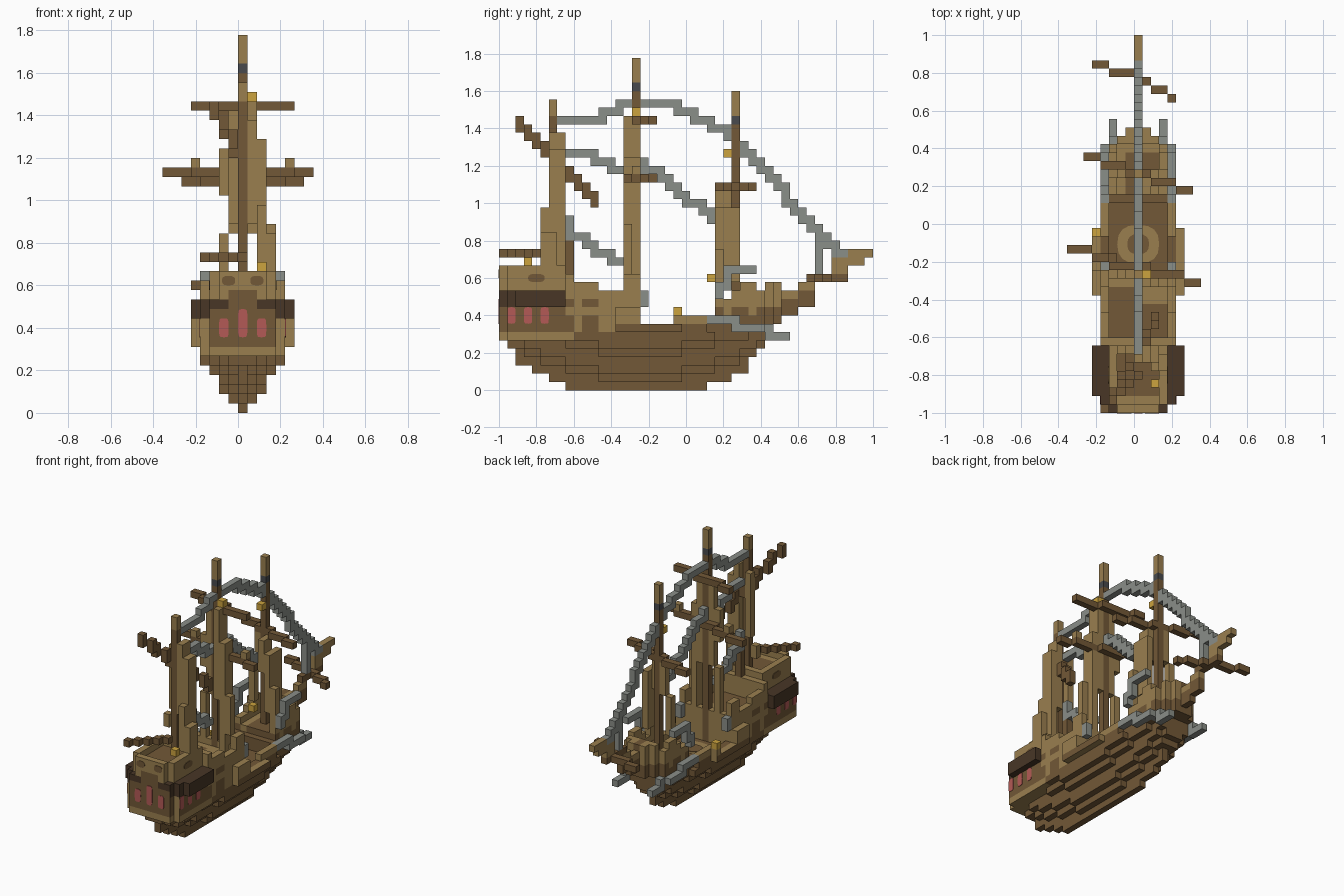
import bpy, math
from mathutils import Vector

cube = bpy.data.objects.get("Cube")
if cube:
    bpy.data.objects.remove(cube)

U = 2 / 45  # one block


def linear(c):
    return ((c / 255 + 0.055) / 1.055) ** 2.4


def material(name, r, g, b):
    m = bpy.data.materials.new(name)
    m.use_nodes = True
    col = (linear(r), linear(g), linear(b), 1)
    m.diffuse_color = col
    m.node_tree.nodes["Principled BSDF"].inputs["Base Color"].default_value = col
    return m


LIGHT, BROWN, DARK, ROPE, PINK, GOLD, SLATE = range(7)
MATS = [material("light wood", 154, 127, 79), material("brown wood", 114, 88, 55),
        material("dark wood", 72, 54, 38), material("grey rope", 138, 142, 136),
        material("pink glass", 180, 90, 86), material("lantern gold", 204, 163, 62),
        material("slate band", 72, 74, 77)]

blocks = {}  # (i, j, k) -> (part, colour or colour rule by face normal)


def put(part, colour, i, j, k):
    """Fill an inclusive block range; each axis is a number or a (low, high) pair."""
    spans = [range(a[0], a[1] + 1) if isinstance(a, tuple) else (a,) for a in (i, j, k)]
    for x in spans[0]:
        for y in spans[1]:
            for z in spans[2]:
                blocks[x, y, z] = (part, colour)


def clear(i, j, k):
    for x in range(i[0], i[1] + 1):
        for y in range(j[0], j[1] + 1):
            for z in range(k[0], k[1] + 1):
                blocks.pop((x, y, z), None)


def position(j, k):
    return Vector((U / 2, -1 + (j + 0.5) * U, (k + 0.5) * U))


def brown_sides(n):
    return BROWN if abs(n.x) > 0.5 else LIGHT


# Hull: (first, last) block of each row from the keel up; the section lifts towards both ends
ROWS = [(8, 24), (6, 27), (4, 29), (2, 29), (2, 30), (1, 31), (0, 31)]
SECTION = [0, 1, 2, 2, 3, 4, 4]
for k, (a, b) in enumerate(ROWS):
    for j in range(a, b + 1):
        lift = round(4.6 * ((j - 16.5) / 16.5) ** 2)
        h = SECTION[max(0, k - lift)]
        if k == 6 and j < 9:
            put("stern_sill", LIGHT, (-min(4, 3 + j), min(4, 3 + j)), j, k)
        else:
            put("hull", BROWN, (-h, h), j, k)
put("hull", BROWN, (-3, 3), (9, 29), 6)
for s in (-1, 1):
    put("rail", BROWN, 4 * s, (8, 24), 7)
    put("rail", brown_sides, 5 * s, (14, 21), 7)
    put("rail", LIGHT, 4 * s, (21, 25), 8)


# Stern gallery, overhung by dark eaves
def gallery_colour(i, k):
    if k < 10:
        return lambda n: LIGHT if n.y < -0.5 and abs(i) > 3 else BROWN
    if abs(i) > 3 or (k == 11 and abs(i) > 1):
        return DARK
    return lambda n: DARK if abs(n.x) > 0.5 else BROWN


for j in range(8):
    for k in range(7, 12):
        w = min(4 if k < 10 else 5, 3 + j)
        for i in range(-w, w + 1):
            put("stern_gallery", gallery_colour(i, k), i, j, k)
    w = min(3, 2 + j)
    put("poop", LIGHT, (-w, w), j, (12, 14))
clear((-2, 2), (1, 6), (14, 14))
put("poop_deck", BROWN, (-2, 2), (2, 6), 13)
put("poop", BROWN, (-1, 1), 0, 12)

# Quarterdeck with mottled planking, higher at the sides
for j in range(8, 17):
    for k in range(7, 13 if j < 12 else 12):
        for i in range(-4, 5):
            spot = 7 <= k <= 10 and j < 13 and (j * k) % 3 > 0
            put("quarterdeck", BROWN if spot else LIGHT, i, j, k)
clear((-3, 3), (9, 15), (11, 12))
put("quarterdeck", BROWN, (-3, 3), (9, 12), 10)
put("quarterdeck", BROWN, (-3, -1), (13, 14), 10)
put("quarterdeck", LIGHT, (-4, 4), 8, (12, 13))
for s in (-1, 1):
    put("quarterdeck", LIGHT, 5 * s, (14, 16), (8, 9))
    put("quarterdeck", LIGHT, 4 * s, (15, 16), (12, 13))

# Forecastle with a notched rail, and the bow
put("forecastle", BROWN, (-3, 3), (25, 31), (7, 8))
put("forecastle", LIGHT, (-3, 3), (26, 31), 9)
put("forecastle", BROWN, (-1, 2), (26, 30), 9)
for s in (-1, 1):
    put("forecastle", LIGHT, 3 * s, (26, 31), 10)
    put("forecastle", LIGHT, 3 * s, (28, 31), 11)
    put("forecastle", LIGHT, 3 * s, (29, 30), 12)
    for j in (26, 28, 29, 31):
        put("forecastle", BROWN, 3 * s, j, 9)
put("bow", BROWN, (-2, 2), 32, (8, 9))
put("bow", LIGHT, (-2, 2), 32, (10, 12))
put("bow", BROWN, (-1, 1), 33, (8, 9))
put("bow", LIGHT, (-1, 1), 33, (10, 12))
put("bow", BROWN, 0, (32, 33), 12)
put("bowsprit", BROWN, 0, (32, 35), (9, 10))
put("bowsprit", LIGHT, 0, (34, 35), 11)
put("bowsprit", BROWN, 0, (36, 37), (10, 11))
put("bowsprit", LIGHT, 0, (36, 37), 12)
put("bowsprit", BROWN, 0, (37, 41), 13)
put("bowsprit", LIGHT, 0, (40, 41), (14, 15))
put("bowsprit", LIGHT, 0, (41, 43), 15)
put("bowsprit", LIGHT, 0, (42, 44), 16)

# Sails, hung in stepped strips: (column i, j range, k range)
SAILS = {
    "mizzen_sail": [(1, (6, 7), (20, 30)), (2, (6, 7), (15, 28)), (3, (5, 6), (15, 18)),
                    (2, 5, (15, 21)), (-1, 7, (20, 29)), (-2, 7, (17, 18))],
    "main_sail": [(1, (15, 16), (19, 32)), (2, (15, 16), (11, 27)), (3, 15, (14, 19)),
                  (-1, 16, (19, 31)), (-2, 16, (23, 27)), (-2, 16, (11, 18))],
    "fore_sail": [(1, (26, 27), (19, 23)), (2, (26, 28), (13, 21)), (3, 26, (11, 16)),
                  (-1, 28, (19, 23)), (-2, 28, (13, 18))],
}
for name, strips in SAILS.items():
    for i, j, k in strips:
        put(name, LIGHT, i, j, k)

# Masts: (name, j, top, first light block, slate band)
for name, j, top, tip, band in (("mizzen_mast", 6, 34, 33, None), ("main_mast", 16, 39, 37, 36),
                                ("fore_mast", 28, 35, 33, 32)):
    put(name, BROWN, 0, j, (7, top))
    put(name, LIGHT, 0, j, (tip, top))
    if band:
        put(name, SLATE, 0, j, band)
put("mizzen_post", BROWN, 0, 8, (14, 17))


# Slanted yards: j falls as i grows
def yard(name, i0, i1, k, j0, slope):
    for i in range(i0, i1 + 1):
        put(name, BROWN, i, math.floor(j0 - slope * i), k)


yard("main_yard", -8, 7, 25, 17.4, 0.27)
yard("main_top_yard", -5, 5, 32, 17.3, 0.2)
yard("fore_yard", -6, 6, 24, 28.5, 0.33)
yard("sprit_yard", -5, 4, 13, 39.6, 0.45)
yard("stern_boom", -4, 0, 16, 4, -1)
for s in (-1, 1):
    put("main_yard", LIGHT, 5 * s, math.floor(17.4 - 1.35 * s), 26)
for j in range(2, 12):  # lateen yard
    k = round(32 - (j - 2) * 1.05)
    put("lateen_yard", BROWN, round((j - 7) * 0.55), j, (k - 1, k))


# Ropes stepped along the length of the ship
def rope(name, points, i=0):
    for (a, ka), (b, kb) in zip(points, points[1:]):
        for j in range(a, b + 1):
            k0 = ka + (kb - ka) * (j - a) / (b - a)
            k1 = ka + (kb - ka) * (min(j + 1, b) - a) / (b - a)
            lo, hi = sorted((round(k0), round(k1)))
            for k in range(lo, hi + 1):
                blocks.setdefault((i, j, k), (name, ROPE))


rope("top_stay", [(7, 32), (12, 32), (15, 34), (20, 34), (27, 31), (29, 29), (41, 16)])
rope("middle_stay", [(8, 28), (10, 28), (15, 26)])
rope("middle_stay", [(17, 27), (20, 25), (26, 20)])
rope("lower_stay", [(8, 20), (9, 18), (10, 18), (14, 15)])
put("stay_drop", ROPE, 0, 38, (14, 18))
for s in (-1, 1):
    rope("shroud", [(26, 11), (28, 14), (30, 14)], 4 * s)
    put("shroud", ROPE, 4 * s, 17, (10, 11))
    put("anchor_cable", ROPE, 4 * s, (25, 28), 8)
    put("anchor_cable", ROPE, 4 * s, (28, 31), 7)
    put("anchor_cable", ROPE, 3 * s, (31, 32), 7)
    put("anchor_cable", ROPE, 3 * s, (32, 34), 6)

# Lanterns
for i, j, k in ((1, 16, 33), (2, 3, 15), (0, 27, 28), (0, 25, 13), (-5, 21, 9)):
    put("lantern", GOLD, i, j, k)
put("rail", LIGHT, -5, 21, 8)

# Build each part from the exposed block sides
SIDES = [Vector(v) for v in ((1, 0, 0), (-1, 0, 0), (0, 1, 0), (0, -1, 0), (0, 0, 1), (0, 0, -1))]
for part in sorted({p for p, c in blocks.values()}):
    verts, faces, colours = {}, [], []
    for cell, (owner, colour) in blocks.items():
        if owner != part:
            continue
        for n in SIDES:
            if tuple(int(c + d) for c, d in zip(cell, n)) in blocks:
                continue
            u = Vector((n.y, n.z, n.x))
            v = n.cross(u)
            mid = Vector(cell) + Vector((0.5, 0.5, 0.5)) + n / 2
            loop = []
            for a, b in ((-1, -1), (1, -1), (1, 1), (-1, 1)):
                p = mid + (u * a + v * b) / 2
                loop.append(verts.setdefault(tuple(round(c) for c in p), len(verts)))
            faces.append(loop)
            colours.append(colour(n) if callable(colour) else colour)
    mesh = bpy.data.meshes.new(part)
    mesh.from_pydata([(x * U, y * U - 1, z * U) for x, y, z in verts], [], faces)
    used = sorted(set(colours))
    for c in used:
        mesh.materials.append(MATS[c])
    for poly, c in zip(mesh.polygons, colours):
        poly.material_index = used.index(c)
    bpy.context.collection.objects.link(bpy.data.objects.new(part, mesh))


# Thin rounded plates: windows, ornaments and the deck hatch
def plate(name, colour, loc, size, rot, square=1.0):
    bpy.ops.mesh.primitive_cylinder_add(vertices=16, radius=0.5, depth=0.006, location=loc, rotation=rot)
    o = bpy.context.object
    o.name, o.scale = name, (size[0], size[1], 1)
    o.data.materials.append(MATS[colour])
    for v in o.data.vertices:  # a lower power gives squarer corners
        for axis in (0, 1):
            v.co[axis] = math.copysign(abs(2 * v.co[axis]) ** square / 2, v.co[axis])


STERN, SIDE = (math.pi / 2, 0, 0), (math.pi / 2, 0, math.pi / 2)
for i in (-2, 0, 2):
    tall = 3 if i == 0 else 2
    plate("stern_window", PINK, ((i + 0.5) * U, -1, (8 + tall / 2) * U), (U, tall * U), STERN, 0.4)
for s in (-1, 1):
    for j in (1, 3, 5):
        plate("side_window", PINK, (U / 2 + s * 4.5 * U, position(j, 0).y, 9 * U), (U, 2 * U), SIDE, 0.4)
    plate("stern_ornament", BROWN, (U / 2 + s * 1.5 * U, -1, 14 * U), (1.4 * U, U), STERN, 0.7)
    plate("poop_ornament", BROWN, (U / 2 + s * 3.5 * U, position(4, 0).y, 13.5 * U), (2 * U, U), SIDE, 0.7)
hatch = position(19.6, 6.5)
plate("hatch_ring", LIGHT, hatch, (5 * U, 4.6 * U), (0, 0, 0), 0.8)
plate("hatch_cover", BROWN, hatch + Vector((0, 0, 0.004)), (2.6 * U, 2.4 * U), (0, 0, 0), 0.8)
